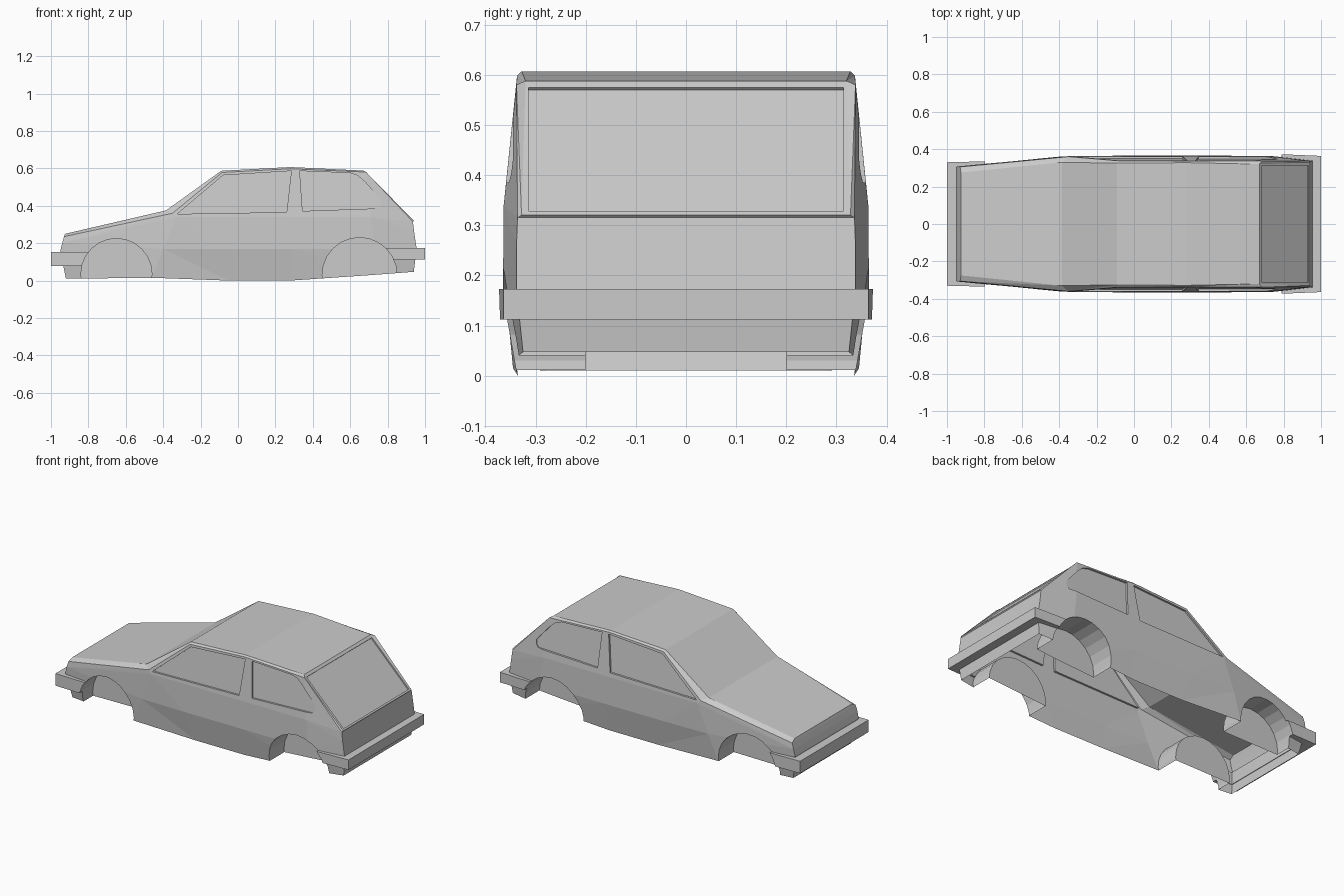
import bpy, bmesh, math

if "Cube" in bpy.data.objects:
    bpy.data.objects.remove(bpy.data.objects["Cube"])


def make_object(name, bm):
    bmesh.ops.recalc_face_normals(bm, faces=bm.faces[:])
    mesh = bpy.data.meshes.new(name)
    bm.to_mesh(mesh)
    bm.free()
    ob = bpy.data.objects.new(name, mesh)
    bpy.context.collection.objects.link(ob)
    return ob


def prism(name, low, high):
    """Closed solid between two matching polygons."""
    bm = bmesh.new()
    a = [bm.verts.new(p) for p in low]
    b = [bm.verts.new(p) for p in high]
    bm.faces.new(a)
    bm.faces.new(b)
    for i in range(len(a)):
        j = (i + 1) % len(a)
        bm.faces.new((a[i], a[j], b[j], b[i]))
    return make_object(name, bm)


def cut(ob, cutters):
    """Subtract the cutters and bake the result."""
    for c in cutters:
        c.hide_render = True
        mod = ob.modifiers.new("cut", 'BOOLEAN')
        mod.operation = 'DIFFERENCE'
        mod.solver = 'EXACT'
        mod.object = c
    dg = bpy.context.evaluated_depsgraph_get()
    mesh = bpy.data.meshes.new_from_object(ob.evaluated_get(dg))
    ob.modifiers.clear()
    ob.data = mesh


def side_y(z):
    return 0.362 - 0.104 * (z - 0.355)


# Body: lengthwise rows from front to rear, (x, y, z)
top = [(-.925, .275, .25), (-.385, .33, .375), (-.09, .325, .587),
       (.28, .328, .607), (.67, .32, .588), (.94, .328, .32)]
edge = [(-.93, .305, .235), (-.35, .36, .36), (-.085, .338, .578),
        (.28, .337, .598), (.685, .338, .58), (.935, .336, .315)]
belt = [(-.94, .308, .2)] + [(x, side_y(.34), .34) for x in (-.33, -.05, .28, .71)] \
    + [(.942, .338, .26)]
mid = [(-.95, .305, .16), (-.4, .36, .17), (-.1, .365, .17),
       (.3, .365, .17), (.73, .365, .17), (.955, .338, .17)]
bottom = [(-.92, .28, .01), (-.46, .345, .015), (-.05, .335, 0),
          (.28, .335, 0), (.72, .345, .03), (.94, .325, .047)]

bm = bmesh.new()
rows = [[bm.verts.new(p) for p in r] for r in (top, edge, belt, mid, bottom)]
rows += [[bm.verts.new((x, -y, z)) for x, y, z in r] for r in (bottom, mid, belt, edge, top)]
for k in range(10):
    r, s = rows[k], rows[(k + 1) % 10]
    for i in range(5):
        bm.faces.new((r[i], r[i + 1], s[i + 1], s[i]))
for end in (0, 5):
    for k in range(4):
        bm.faces.new((rows[k][end], rows[k + 1][end], rows[8 - k][end], rows[9 - k][end]))
bmesh.ops.recalc_face_normals(bm, faces=bm.faces[:])
bmesh.ops.triangulate(bm, faces=bm.faces[:])
body = make_object("car_body", bm)

# Wheel arch and window cutters, both sides
front_window = [(-.325, .356), (-.08, .563), (.285, .586), (.26, .366)]
rear_window = [(.33, .586), (.6, .575), (.64, .562), (.68, .527), (.765, .43),
               (.765, .405), (.75, .386), (.345, .372)]
arches, recesses = [], []
for s in (1, -1):
    for x, z, r in ((-.65, .035, .19), (.65, .03, .2)):
        ring = [(x + r * math.cos(i * math.tau / 24), z + r * math.sin(i * math.tau / 24))
                for i in range(24)]
        arches.append(prism("arch_cutter", [(a, s * .2, b) for a, b in ring],
                            [(a, s * .5, b) for a, b in ring]))
    for pts in (front_window, rear_window):
        recesses.append(prism("window_cutter",
                              [(x, s * (side_y(z) - .012), z) for x, z in pts],
                              [(x, s * .45, z) for x, z in pts]))

# Rear hatch glass recess
n = (.704, .71)
a, b = (.683, .575), (.932, .328)
quad = [(p[0] + d * n[0], p[1] + d * n[1]) for p, d in ((a, -.008), (b, -.008), (b, .06), (a, .06))]
recesses.append(prism("hatch_cutter", [(x, -.314, z) for x, z in quad],
                      [(x, .314, z) for x, z in quad]))
cut(body, arches + recesses)

# Open underside: remove the floor
bm = bmesh.new()
bm.from_mesh(body.data)
floor = [f for f in bm.faces if f.normal.z < -.7 and all(v.co.z < .06 for v in f.verts)]
bmesh.ops.delete(bm, geom=floor, context='FACES')
bm.to_mesh(body.data)
bm.free()


# Wraparound bumpers, trimmed by the arches
def bumper(name, half_plan, z0, z1):
    plan = half_plan + [(x, -y) for x, y in reversed(half_plan)]
    ob = prism(name, [(x, y, z0) for x, y in plan], [(x, y, z1) for x, y in plan])
    cut(ob, arches)


bumper("front_bumper", [(-.93, .29), (-.79, .3), (-.79, .335), (-1, .33)], .078, .152)
bumper("rear_bumper", [(.93, .32), (.785, .345), (.785, .373), (1, .364)], .112, .173)

for c in arches + recesses:
    bpy.data.objects.remove(c)
